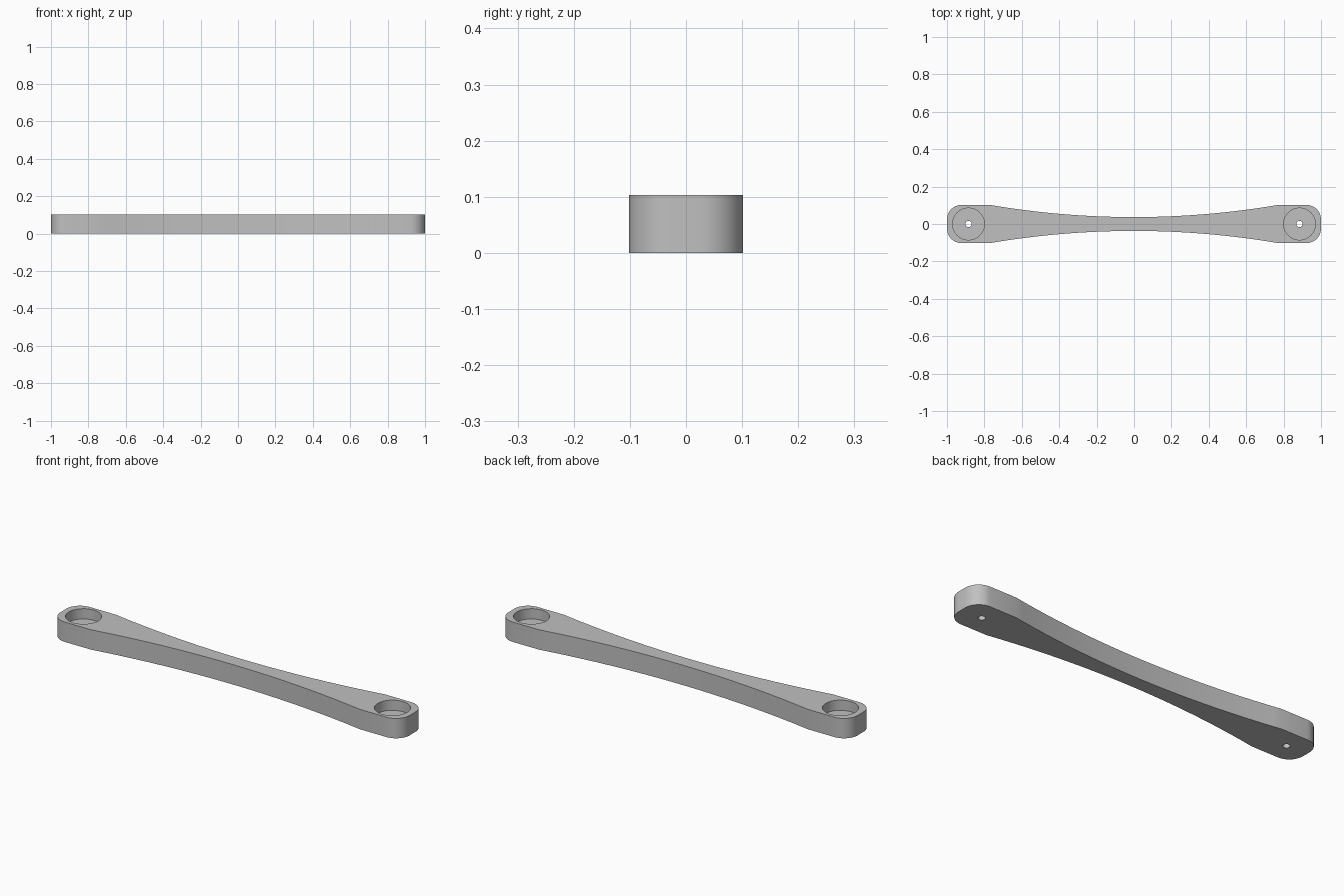
import bpy, bmesh
from math import sin, cos, pi, radians, asin

if "Cube" in bpy.data.objects:
    bpy.data.objects.remove(bpy.data.objects["Cube"])

HEIGHT, HALF_WIDTH, WAIST = 0.103, 0.102, 0.037
CORNER, FLARE_X, HOLE_X = 0.078, 0.77, 0.885

grey = bpy.data.materials.new("plain grey")
grey.use_nodes = True
colour = (0.53, 0.53, 0.53, 1)
grey.diffuse_color = colour
grey.node_tree.nodes["Principled BSDF"].inputs["Base Color"].default_value = colour


def quarter_outline():
    """Outline of the +x, +y quarter, from the end round to the waist."""
    pts = [(1 - CORNER + CORNER * cos(i * pi / 24),
            HALF_WIDTH - CORNER + CORNER * sin(i * pi / 24)) for i in range(13)]
    rise = HALF_WIDTH - WAIST
    radius = (FLARE_X ** 2 + rise ** 2) / (2 * rise)
    sweep = asin(FLARE_X / radius)
    for i in range(17):
        a = sweep * (1 - i / 16)
        pts.append((radius * sin(a), WAIST + radius * (1 - cos(a))))
    return pts


def finish(name, bm):
    bmesh.ops.recalc_face_normals(bm, faces=bm.faces)
    mesh = bpy.data.meshes.new(name)
    bm.to_mesh(mesh)
    bm.free()
    mesh.materials.append(grey)
    obj = bpy.data.objects.new(name, mesh)
    bpy.context.collection.objects.link(obj)
    return obj


# Waisted link arm: mirrored outline, extruded upward
quarter = quarter_outline()
half = quarter + [(-x, y) for x, y in reversed(quarter[:-1])]
outline = half + [(x, -y) for x, y in reversed(half)]
bm = bmesh.new()
base = bm.faces.new([bm.verts.new((x, y, 0)) for x, y in outline])
top = bmesh.ops.extrude_face_region(bm, geom=[base], use_keep_orig=True)
bmesh.ops.translate(bm, vec=(0, 0, HEIGHT),
                    verts=[v for v in top["geom"] if isinstance(v, bmesh.types.BMVert)])
arm = finish("link_arm", bm)


def cut(name, x, radius, z0, z1, sides):
    """Drill a vertical round hole through the arm between two heights."""
    bm = bmesh.new()
    ring = [bm.verts.new((x + radius * cos(2 * pi * i / sides),
                          radius * sin(2 * pi * i / sides), z0)) for i in range(sides)]
    disc = bm.faces.new(ring)
    ext = bmesh.ops.extrude_face_region(bm, geom=[disc], use_keep_orig=True)
    bmesh.ops.translate(bm, vec=(0, 0, z1 - z0),
                        verts=[v for v in ext["geom"] if isinstance(v, bmesh.types.BMVert)])
    cutter = finish(name, bm)
    cutter.hide_render = True
    bpy.context.view_layer.objects.active = arm
    mod = arm.modifiers.new(name, "BOOLEAN")
    mod.operation, mod.solver, mod.object = "DIFFERENCE", "EXACT", cutter
    bpy.ops.object.modifier_apply(modifier=name)
    bpy.data.objects.remove(cutter)


# Bearing pocket and small through hole at each end
for side in (-1, 1):
    cut("pocket_cutter", side * HOLE_X, 0.085, 0.05, 0.2, 48)
    cut("pin_hole_cutter", side * HOLE_X, 0.017, -0.1, 0.15, 24)

bpy.ops.object.select_all(action="DESELECT")
arm.select_set(True)
bpy.context.view_layer.objects.active = arm
bpy.ops.object.shade_smooth_by_angle(angle=radians(30))
